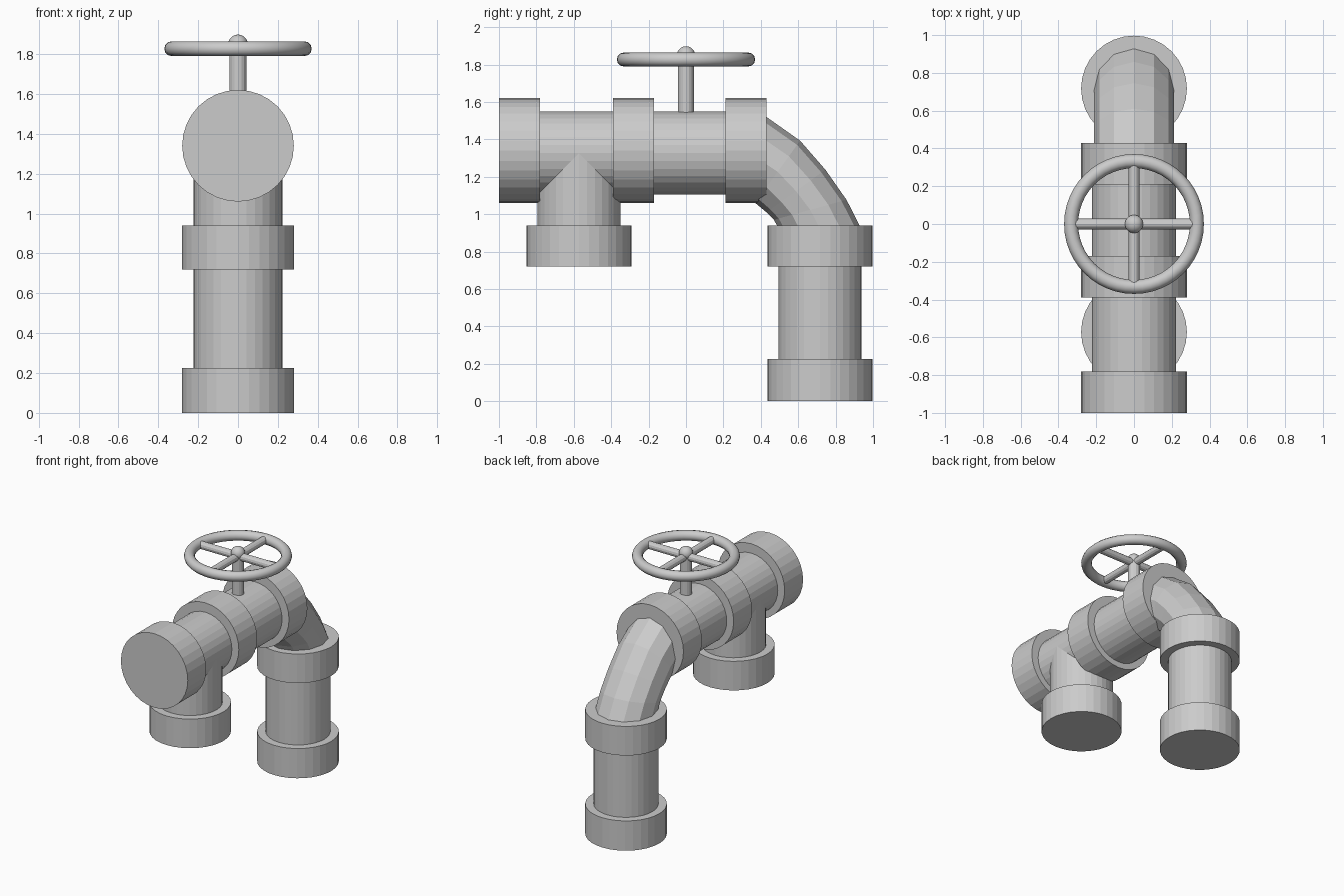
import bpy, bmesh
from math import sin, cos, pi
from mathutils import Vector

cube = bpy.data.objects.get("Cube")
if cube:
    bpy.data.objects.remove(cube, do_unlink=True)

metal = bpy.data.materials.new("grey_metal")
metal.use_nodes = True
GREY = (0.6, 0.6, 0.6, 1)
metal.diffuse_color = GREY
metal.node_tree.nodes["Principled BSDF"].inputs["Base Color"].default_value = GREY


def finish(name, bm):
    bmesh.ops.recalc_face_normals(bm, faces=bm.faces[:])
    mesh = bpy.data.meshes.new(name)
    bm.to_mesh(mesh)
    bm.free()
    mesh.materials.append(metal)
    obj = bpy.data.objects.new(name, mesh)
    bpy.context.collection.objects.link(obj)
    return obj


def loft(name, rings, closed=False):
    """Skin a list of rings of points; cap the ends unless closed."""
    bm = bmesh.new()
    loops = [[bm.verts.new(p) for p in ring] for ring in rings]
    pairs = list(zip(loops, loops[1:]))
    if closed:
        pairs.append((loops[-1], loops[0]))
    else:
        bm.faces.new(loops[0])
        bm.faces.new(loops[-1])
    for a, b in pairs:
        for i in range(len(a)):
            j = (i + 1) % len(a)
            bm.faces.new((a[i], a[j], b[j], b[i]))
    return finish(name, bm)


def cylinder(name, start, end, radius, sides=32):
    start, end = Vector(start), Vector(end)
    axis = (end - start).normalized()
    u = Vector((1, 0, 0)) if abs(axis.x) < 0.5 else Vector((0, 1, 0))
    v = axis.cross(u)
    turns = [2 * pi * i / sides for i in range(sides)]
    rim = [(u * cos(t) + v * sin(t)) * radius for t in turns]
    return loft(name, [[start + p for p in rim], [end + p for p in rim]])


PIPE, COLLAR = 0.222, 0.28
AXIS_Z, TEE_Y, LEG_Y = 1.34, -0.572, 0.717

# Horizontal run with its three collars
cylinder("main_pipe", (0, -0.8, 1.327), (0, 0.3, 1.327), PIPE)
for name, y in (("front_cap", -1), ("middle_collar", -0.39), ("rear_collar", 0.21)):
    cylinder(name, (0, y, AXIS_Z), (0, y + 0.22, AXIS_Z), COLLAR)

# Branch pointing down near the front
cylinder("branch_pipe", (0, TEE_Y, 0.8), (0, TEE_Y, 1.327), PIPE)
cylinder("branch_cap", (0, TEE_Y, 0.72), (0, TEE_Y, 0.94), COLLAR)

# Rear leg
cylinder("leg_pipe", (0, LEG_Y, 0.1), (0, LEG_Y, 0.8), PIPE)
cylinder("leg_upper_collar", (0, LEG_Y, 0.72), (0, LEG_Y, 0.94), COLLAR)
cylinder("foot_cap", (0, LEG_Y, 0), (0, LEG_Y, 0.225), COLLAR)

# Elbow: each ring spans an outer and an inner point (y, z) of the bend
outer = [(0.25, 1.55), (0.43, 1.52), (0.61, 1.393), (0.745, 1.238), (0.858, 1.077), (0.938, 0.92)]
inner = [(0.25, 1.12), (0.3, 1.1), (0.37, 1.06), (0.43, 1.01), (0.47, 0.97), (0.497, 0.92)]
rings = []
for o, i in zip(outer, inner):
    o, i = Vector((0, *o)), Vector((0, *i))
    mid, half = (o + i) / 2, (o - i) / 2
    turns = [2 * pi * k / 12 for k in range(12)]
    rings.append([mid + half * cos(t) + Vector((0.212 * sin(t), 0, 0)) for t in turns])
loft("elbow", rings)

# Hand wheel: stem, rim, spokes and hub
WHEEL_Z = 1.827
cylinder("wheel_stem", (0, 0, 1.5), (0, 0, WHEEL_Z), 0.043, 16)
rim = []
for k in range(48):
    a = 2 * pi * k / 48
    ring = []
    for j in range(12):
        b = 2 * pi * j / 12
        r = 0.333 + 0.037 * cos(b)
        ring.append((r * cos(a), r * sin(a), WHEEL_Z + 0.037 * sin(b)))
    rim.append(ring)
wheel = loft("wheel_rim", rim, closed=True)
cylinder("spoke_across", (-0.32, 0, WHEEL_Z), (0.32, 0, WHEEL_Z), 0.028, 12)
cylinder("spoke_along", (0, -0.32, WHEEL_Z), (0, 0.32, WHEEL_Z), 0.028, 12)

bm = bmesh.new()
bmesh.ops.create_uvsphere(bm, u_segments=16, v_segments=10, radius=0.049)
bmesh.ops.translate(bm, verts=bm.verts[:], vec=(0, 0, 1.849))
hub = finish("wheel_hub", bm)

# Smooth only the wheel parts
for obj in (wheel, hub):
    obj.data.shade_smooth()
